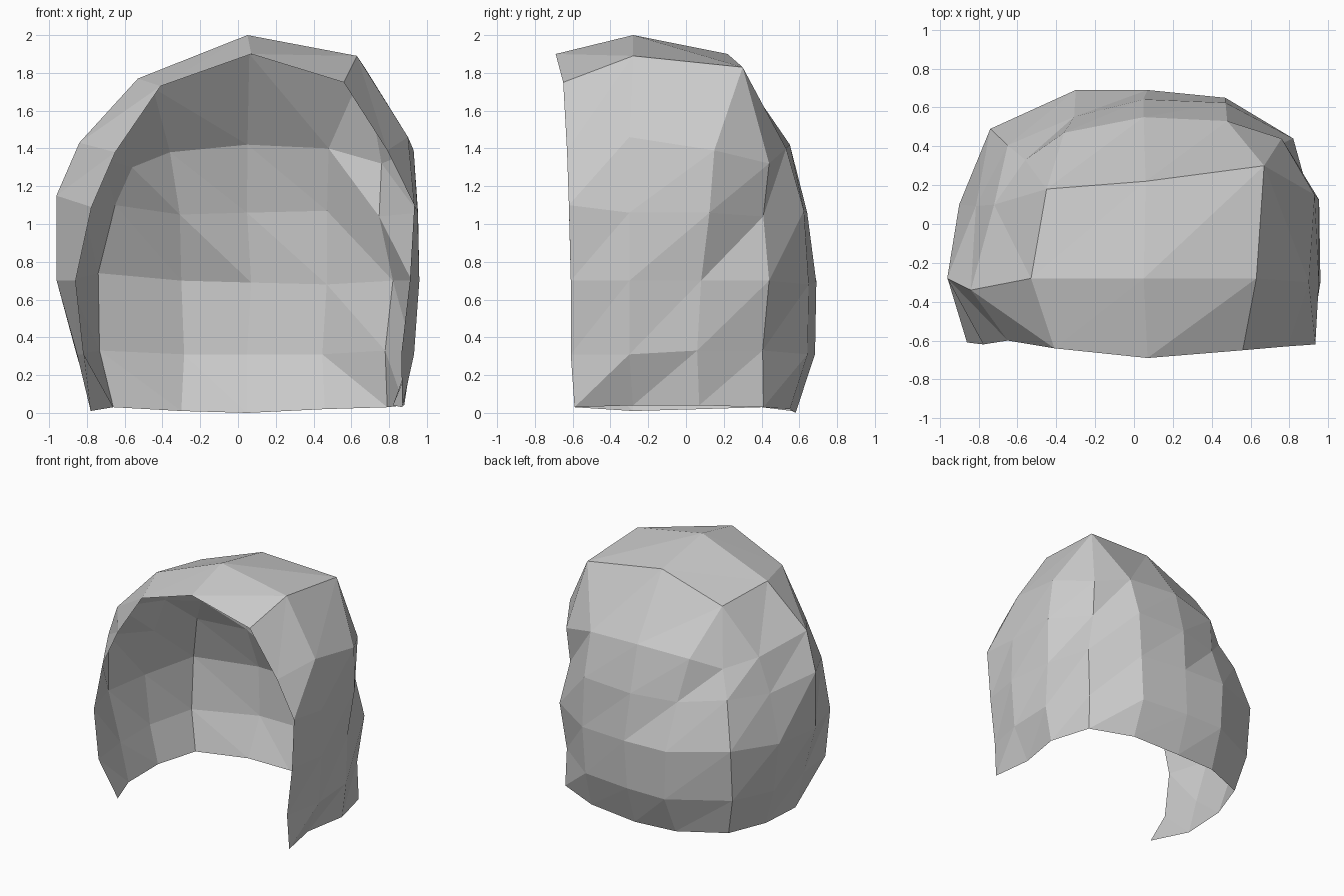
import bpy
import bmesh
from mathutils import Vector

cube = bpy.data.objects.get("Cube")
if cube:
    bpy.data.objects.remove(cube, do_unlink=True)


def make_material(name, colour):
    material = bpy.data.materials.new(name)
    material.use_nodes = True
    material.diffuse_color = colour
    shader = next(n for n in material.node_tree.nodes if n.type == "BSDF_PRINCIPLED")
    shader.inputs["Base Color"].default_value = colour
    shader.inputs["Roughness"].default_value = 0.8
    return material


def add_row(bm, points):
    return [bm.verts.new(Vector(point)) for point in points]


def add_face(bm, corners):
    # Repeated corners collapse a triangle, so leave those out
    if len(set(corners)) == len(corners):
        bm.faces.new(corners)


def bridge(bm, lower, upper):
    """Join two rows with triangles whose diagonals all lean the same way."""
    for j in range(len(lower) - 1):
        add_face(bm, (lower[j], lower[j + 1], upper[j + 1]))
        add_face(bm, (lower[j], upper[j + 1], upper[j]))


# Horseshoe outline at the widest level, from the left front rim round the back
outline = [(.91, -.61), (.96, -.3), (.92, .08), (.82, .44), (.47, .65), (.05, .69),
           (-.3, .69), (-.74, .49), (-.9, .1), (-.96, -.28), (-.86, -.61)]

# Wall levels: height, width scale, depth scale of the back half
levels = [(.31, .95, .99), (.7, 1, 1), (1.06, .96, .93)]

# Hand-shaped shifts of single wall points, by (level, column)
shifts = {
    (0, 1): (.02, 0, 0), (0, 2): (.05, -.02, .02), (0, 3): (0, -.03, .02),
    (0, 7): (-.03, -.03, .02), (0, 9): (.06, 0, 0),
    (1, 4): (0, 0, -.02), (1, 5): (.02, 0, -.01), (1, 7): (0, 0, .04),
    (2, 0): (.06, -.01, .04), (2, 1): (.03, 0, 0), (2, 2): (.07, .05, 0),
    (2, 3): (-.04, 0, -.02), (2, 4): (.02, .02, .01), (2, 6): (-.02, -.09, -.01),
    (2, 7): (.06, -.05, .04), (2, 8): (.05, 0, .02),
    (2, 9): (-.04, 0, .09), (2, 10): (.05, -.01, .03),
}


def wall_level(i):
    height, width, depth = levels[i]
    for j, (x, y) in enumerate(outline):
        point = Vector((x * width, y * depth if y > 0 else y, height))
        yield point + Vector(shifts.get((i, j), (0, 0, 0)))


# Tucked-in bottom hem and the uneven row below the crown
hem = [(.87, -.59, .03), (.82, -.28, .04), (.88, .07, .04), (.79, .41, .03),
       (.46, .55, .02), (.05, .58, 0), (-.3, .56, .01), (-.66, .4, .03),
       (-.77, .08, .02), (-.78, -.28, .01), (-.66, -.59, .03)]
shoulder = [(.79, -.63, 1.39), (.9, -.3, 1.46), (.93, .15, 1.39), (.76, .44, 1.32),
            (.48, .53, 1.4), (.05, .55, 1.42), (-.36, .47, 1.38), (-.56, .33, 1.3),
            (-.72, .1, 1.35), (-.84, -.34, 1.43), (-.65, -.6, 1.38)]

# Crown ridges running left to right: brow, top and back
brow = [(.56, -.65, 1.75), (.07, -.69, 1.9), (-.41, -.64, 1.73)]
top = [(.63, -.28, 1.89), (.05, -.28, 2), (-.53, -.28, 1.77)]
back = [(.67, .3, 1.83), (.06, .22, 1.9), (-.45, .18, 1.72)]

bm = bmesh.new()

# Side and back walls
rows = [add_row(bm, hem)]
rows += [add_row(bm, wall_level(i)) for i in range(len(levels))]
rows.append(add_row(bm, shoulder))
for lower, upper in zip(rows, rows[1:]):
    bridge(bm, lower, upper)

# Crown cap, with the rear corners gathered into the back ridge
brow, top, back = (add_row(bm, ridge) for ridge in (brow, top, back))
bridge(bm, back, top)
bridge(bm, top, brow)
crown_edge = ([brow[0], top[0]] + [back[0]] * 3 + [back[1]]
              + [back[2]] * 3 + [top[2], brow[2]])
bridge(bm, rows[-1], crown_edge)

mesh = bpy.data.meshes.new("hood_shell")
bm.to_mesh(mesh)
bm.free()
mesh.materials.append(make_material("light grey", (.6, .6, .6, 1)))
hood = bpy.data.objects.new("hood_shell", mesh)
bpy.context.collection.objects.link(hood)
